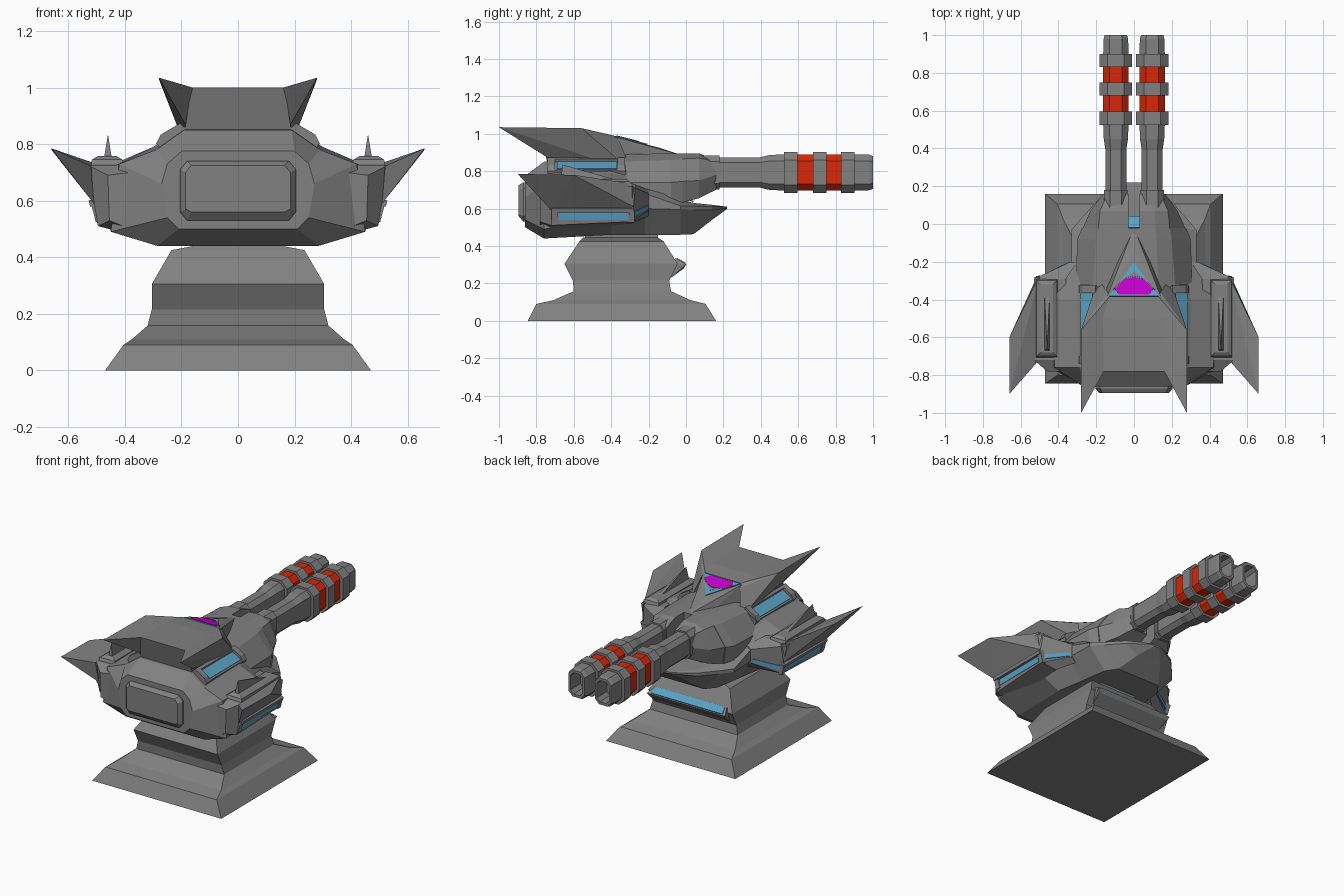
import bpy, bmesh
from mathutils import Vector


def material(name, rgb):
    m = bpy.data.materials.new(name)
    m.diffuse_color = (*rgb, 1)
    return m


GREY = material("gun metal grey", (0.22, 0.22, 0.22))
BLUE = material("window blue", (0.1, 0.36, 0.56))
RED = material("heat red", (0.68, 0.02, 0.002))
PURPLE = material("eye purple", (0.55, 0.0, 0.6))


def finish(name, bm, mats):
    bmesh.ops.recalc_face_normals(bm, faces=bm.faces[:])
    me = bpy.data.meshes.new(name)
    bm.to_mesh(me)
    bm.free()
    for m in mats:
        me.materials.append(m)
    ob = bpy.data.objects.new(name, me)
    bpy.context.collection.objects.link(ob)
    return ob


def loft(name, rings, mats=(GREY,), rule=None):
    """Skin a list of equally long closed rings and cap both ends."""
    bm = bmesh.new()
    vs = [[bm.verts.new(p) for p in r] for r in rings]
    n = len(vs[0])
    for a, b in zip(vs, vs[1:]):
        for i in range(n):
            bm.faces.new((a[i], a[(i + 1) % n], b[(i + 1) % n], b[i]))
    bm.faces.new(vs[0])
    bm.faces.new(vs[-1])
    if rule:
        for f in bm.faces:
            f.material_index = rule(f.calc_center_median())
    return finish(name, bm, mats)


def hull(name, pts, mat=GREY):
    """Convex solid around a few points."""
    bm = bmesh.new()
    for p in pts:
        bm.verts.new(p)
    bmesh.ops.convex_hull(bm, input=bm.verts[:])
    bmesh.ops.dissolve_limit(bm, angle_limit=0.01, verts=bm.verts[:], edges=bm.edges[:])
    return finish(name, bm, (mat,))


def both(pts):
    return [(s * x, y, z) for s in (1, -1) for x, y, z in pts]


def side(pts, s):
    return [(s * x, y, z) for x, y, z in pts]


def bar(name, section, y0, y1, s):
    """Convex bar along y with an (x, z) section."""
    hull(name, side([(x, y, z) for y in (y0, y1) for x, z in section], s))


def plate(name, pts, up, mat, t=0.004):
    """Thin painted plate straddling a flat outline."""
    p = [Vector(q) for q in pts]
    n = (p[1] - p[0]).cross(p[2] - p[0]).normalized()
    if n.dot(Vector(up)) < 0:
        n = -n
    return loft(name, [[q - n * t for q in p], [q + n * t for q in p]], (mat,))


def mirrored_section(y, half):
    """Half profile (x, z) from top to bottom, mirrored into a ring."""
    return [(x, y, z) for x, z in half] + [(-x, y, z) for x, z in reversed(half)]


# Stepped pedestal: z, half width, back y, front y
steps = [(0, .47, -.845, .16), (.09, .405, -.80, .105), (.11, .375, -.71, .025),
         (.158, .32, -.60, -.08), (.215, .305, -.605, -.09),
         (.305, .305, -.65, -.045), (.425, .235, -.57, -.12), (.445, .13, -.55, -.15)]
loft("pedestal", [[(-w, a, z), (w, a, z), (w, b, z), (-w, b, z)] for z, w, a, b in steps])
loft("neck", [[(-.135, -.54, z), (.135, -.54, z), (.135, -.15, z), (-.135, -.15, z)]
              for z in (.42, .50)])

# Visor ledge and light strip on the pedestal
hull("pedestal_visor", both([(.26, -.055, .335), (.285, .002, .303), (.27, -.012, .28),
                             (.26, -.08, .23), (.26, -.1, .3)]))
plate("pedestal_light", [(-.25, -.050, .333), (.25, -.050, .333),
                         (.262, -.004, .3075), (-.262, -.004, .3075)], (0, 1, 1), BLUE)

# Main hull with front lip
loft("main_hull", [mirrored_section(y, h) for y, h in [
    (-.86, [(.20, .775), (.25, .73), (.27, .66), (.25, .54), (.21, .50)]),
    (-.76, [(.19, .85), (.29, .78), (.42, .73), (.45, .49), (.285, .44)]),
    (-.40, [(.17, .875), (.30, .79), (.44, .73), (.46, .55), (.27, .46)]),
    (-.22, [(.17, .85), (.26, .75), (.33, .68), (.33, .60), (.24, .46)]),
    (-.03, [(.10, .65), (.25, .64), (.33, .615), (.33, .595), (.21, .46)]),
    (.04, [(.08, .63), (.21, .63), (.27, .613), (.27, .592), (.16, .463)]),
    (.14, [(.05, .62), (.14, .62), (.18, .612), (.18, .592), (.09, .54)]),
    (.22, [(.01, .61), (.03, .61), (.04, .608), (.04, .602), (.02, .598)])]])
# Upper gun housing, split by a slot between the guns
loft("gun_housing", [mirrored_section(y, h) for y, h in [
    (-.36, [(.13, .89), (.22, .85), (.31, .74), (.31, .62)]),
    (-.08, [(.12, .895), (.20, .86), (.30, .74), (.29, .62)]),
    (-.02, [(.115, .895), (.19, .865), (.275, .745), (.26, .63)])]])
for s, tag in ((1, "right"), (-1, "left")):
    loft("gun_cheek_" + tag, [side([(x, y, z) for x, z in p], s) for y, p in [
        (-.03, [(.03, .895), (.115, .895), (.19, .865), (.275, .745), (.26, .63), (.03, .63)]),
        (.07, [(.03, .895), (.11, .895), (.18, .87), (.23, .75), (.20, .655), (.03, .655)]),
        (.16, [(.03, .86), (.08, .86), (.14, .85), (.165, .78), (.14, .70), (.03, .70)])]])
plate("slot_light", [(-.17, -.02, .664), (.17, -.02, .664),
                     (.15, .04, .637), (-.15, .04, .637)], (0, 0, 1), BLUE)
# Raised rear panel
hull("rear_panel", both([(.205, -.84, .56), (.205, -.84, .71), (.18, -.84, .74), (.18, -.84, .53),
                         (.205, -.87, .56), (.205, -.87, .71), (.18, -.87, .74), (.18, -.87, .53),
                         (.185, -.895, .57), (.185, -.895, .70), (.165, -.895, .725),
                         (.165, -.895, .56)]))

# Head with beak and eye
hull("head", both([(.19, -.74, .84), (.165, -.78, 1.0), (.13, -.385, .99),
                   (.15, -.38, .84), (.165, -.5, 1.0)]))
hull("beak", both([(.14, -.38, .985), (.155, -.35, .85), (.07, -.15, .87),
                   (.16, -.45, .84)]) + [(0, -.14, .925), (0, -.02, .885)])


def on_beak(pts, lift):
    return [(x, y, .985 - .25 * (y + .38) + lift) for x, y in pts]


plate("eye_surround", on_beak([(-.13, -.379), (.13, -.379), (0, -.205)], .001), (0, 0, 1), BLUE)
plate("eye", on_beak([(-.08, -.373), (.08, -.373), (.102, -.345), (.055, -.295), (0, -.28),
                      (-.055, -.295), (-.102, -.345)], .004), (0, 0, 1), PURPLE)

for s, tag in ((1, "right"), (-1, "left")):
    # Eyelid chevron and flared head crest
    plate("eyelid_" + tag, on_beak([(0, -.275), (0, -.252), (s * .115, -.352),
                                    (s * .06, -.291)], .005), (0, 0, 1), GREY, .003)
    hull("head_crest_" + tag, side([
        (.16, -.78, 1.0), (.13, -.385, .99), (.28, -1.0, 1.035), (.28, -.56, 1.03),
        (.20, -.76, .90), (.18, -.72, .86), (.14, -.36, .97), (.19, -.29, .80)], s))

    # Shoulder pod
    loft("pod_" + tag, [side([(x, y, z) for x, z in p], s) for y, p in [
        (-.78, [(.38, .70), (.46, .69), (.455, .53), (.38, .50)]),
        (-.72, [(.38, .728), (.53, .725), (.495, .51), (.38, .48)]),
        (-.29, [(.36, .735), (.53, .72), (.50, .53), (.38, .52)]),
        (-.20, [(.30, .70), (.335, .68), (.335, .59), (.30, .56)])]])
    hull("wing_" + tag, side([
        (.50, -.27, .73), (.52, -.74, .722), (.51, -.72, .59), (.515, -.28, .61),
        (.66, -.60, .78), (.66, -.90, .785)], s))
    # Pod cap and blade
    hull("pod_cap_" + tag, side(
        [(x, y, .72) for x in (.405, .52) for y in (-.71, -.29)] +
        [(x, y, .745) for x in (.408, .517) for y in (-.70, -.30)] +
        [(x, y, .758) for x in (.43, .495) for y in (-.68, -.32)], s))
    hull("pod_blade_" + tag, side(
        [(x, y, .75) for x in (.446, .474) for y in (-.67, -.36)] + [(.46, -.66, .835)], s))
    # Pod lights on the side and the front, with a sill, brow and end posts
    plate("pod_side_light_" + tag, side([
        (.4995, -.68, .54), (.502, -.31, .54), (.508, -.31, .576), (.506, -.68, .576)], s),
        (s, 0, 0), BLUE)
    plate("pod_front_light_" + tag, side([
        (.492, -.281, .552), (.345, -.204, .592), (.345, -.204, .618), (.495, -.281, .582)], s),
        (s, 1, 0), BLUE)
    bar("pod_brow_" + tag, [(.48, .577), (.523, .58), (.528, .60), (.48, .62)], -.72, -.28, s)
    for y0, y1 in ((-.72, -.685), (-.305, -.275)):
        bar("pod_post_" + tag, [(.48, .525), (.503, .525), (.520, .59), (.48, .59)], y0, y1, s)

    # Upper window: sloping block, glass and a raised rim
    bar("window_block_" + tag, [(.17, .82), (.195, .860), (.287, .806), (.27, .76)],
        -.74, -.32, s)
    bar("window_rim_top_" + tag, [(.18, .85), (.205, .874), (.222, .864), (.215, .845)],
        -.74, -.33, s)
    for y0, y1 in ((-.74, -.70), (-.365, -.325)):
        bar("window_rim_end_" + tag, [(.19, .84), (.205, .874), (.273, .834), (.29, .80)],
            y0, y1, s)
    plate("window_" + tag, side([(.217, -.69, .848), (.217, -.37, .848),
                                 (.278, -.37, .812), (.278, -.69, .812)], s), (s, 0, 2), BLUE)

    # Gun barrel: y, half width, half height
    profile = [(.05, .062, .09), (.18, .062, .09), (.18, .055, .08), (.39, .055, .08),
               (.45, .064, .094)]
    for a in (.525, .68, .83):
        profile += [(a, .067, .096), (a, .086, .11), (a + .07, .086, .11), (a + .07, .067, .096)]
    profile += [(.98, .065, .095), (1.0, .059, .087), (1.0, .044, .07), (.90, .042, .066)]
    rings = []
    for y, w, h in profile:
        c = w * .5
        oct8 = [(w, h - c), (w - c, h), (c - w, h), (-w, h - c),
                (-w, c - h), (c - w, -h), (w - c, -h), (w, c - h)]
        rings.append([(s * .096 + x, y, .793 + z) for x, z in oct8])
    loft("barrel_" + tag, rings, (GREY, RED),
         lambda c: int(.61 < c.y < .67 or .76 < c.y < .82))
